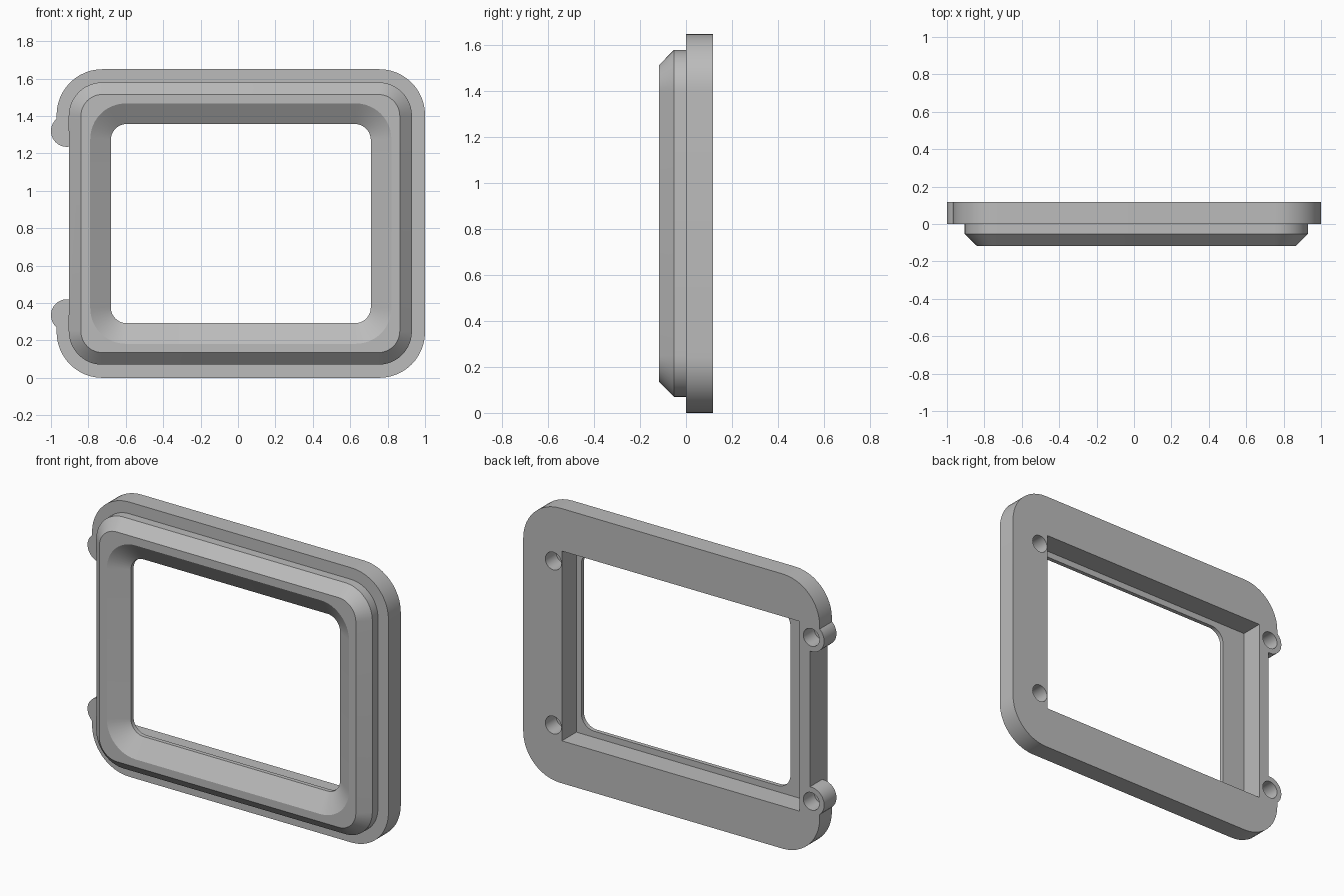
import bpy
import bmesh
from math import cos, sin, pi, radians

cube = bpy.data.objects.get("Cube")
if cube:
    bpy.data.objects.remove(cube, do_unlink=True)

FRONT, BACK = -0.117, 0.117
MID_Z = 0.825
BOLT_Z = (0.335, 1.32)
EAR_X = -0.915

grey = bpy.data.materials.new("plain grey")
grey.use_nodes = True
GREY = (0.5, 0.5, 0.5, 1)
grey.diffuse_color = GREY
grey.node_tree.nodes["Principled BSDF"].inputs["Base Color"].default_value = GREY


def rounded_rect(x0, x1, z0, z1, r, y, steps=12):
    """Points of a rounded rectangle standing at depth y."""
    corners = [(x1 - r, z1 - r), (x0 + r, z1 - r), (x0 + r, z0 + r), (x1 - r, z0 + r)]
    pts = []
    for i, (cx, cz) in enumerate(corners):
        for s in range(steps + 1):
            a = (i + s / steps) * pi / 2
            pts.append((cx + r * cos(a), y, cz + r * sin(a)))
    return pts


def circle(x, z, r, y, steps=40):
    return [(x + r * cos(2 * pi * s / steps), y, z + r * sin(2 * pi * s / steps))
            for s in range(steps)]


def loft(name, rings, looped=False):
    """Skin a row of rings, capped at both ends or joined back to the start."""
    bm = bmesh.new()
    loops = [[bm.verts.new(p) for p in ring] for ring in rings]
    n = len(loops[0])
    pairs = list(zip(loops, loops[1:]))
    if looped:
        pairs.append((loops[-1], loops[0]))
    else:
        bm.faces.new(loops[0])
        bm.faces.new(loops[-1])
    for a, b in pairs:
        for i in range(n):
            j = (i + 1) % n
            bm.faces.new((a[i], a[j], b[j], b[i]))
    bmesh.ops.recalc_face_normals(bm, faces=bm.faces)
    mesh = bpy.data.meshes.new(name)
    bm.to_mesh(mesh)
    bm.free()
    mesh.materials.append(grey)
    obj = bpy.data.objects.new(name, mesh)
    bpy.context.collection.objects.link(obj)
    return obj


def box(name, x0, x1, y0, y1, z0, z1):
    return loft(name, [[(x0, y, z0), (x1, y, z0), (x1, y, z1), (x0, y, z1)]
                       for y in (y0, y1)])


def combine(body, tool, operation):
    """Apply a boolean and discard the tool."""
    mod = body.modifiers.new("join", "BOOLEAN")
    mod.object, mod.operation, mod.solver = tool, operation, "EXACT"
    bpy.context.view_layer.objects.active = body
    bpy.ops.object.modifier_apply(modifier=mod.name)
    bpy.data.objects.remove(tool, do_unlink=True)


# Back plate
frame = loft("bezel_frame", [rounded_rect(-0.97, 1, 0, 1.65, 0.245, y) for y in (0, BACK)])

# Raised bezel: outer wall, chamfer, front face, sloped funnel, thin lip
bezel = loft("bezel", [
    rounded_rect(-0.905, 0.93, 0.07, 1.58, 0.18, 0.05),
    rounded_rect(-0.905, 0.93, 0.07, 1.58, 0.18, -0.053),
    rounded_rect(-0.84, 0.865, 0.135, 1.515, 0.115, FRONT),
    rounded_rect(-0.79, 0.82, 0.182, 1.467, 0.19, FRONT),
    rounded_rect(-0.68, 0.71, 0.292, 1.357, 0.085, -0.045),
    rounded_rect(-0.68, 0.71, 0.292, 1.357, 0.085, 0.05),
], looped=True)
combine(frame, bezel, "UNION")

# Side notch between the two ears
combine(frame, box("notch", -1.2, -0.9045, -0.3, 0.3, *BOLT_Z), "DIFFERENCE")

# Screw ears
for z in BOLT_Z:
    ear = loft("ear", [circle(EAR_X, z, 0.085, y) for y in (0, BACK)])
    combine(frame, ear, "UNION")

# Square-cornered pocket in the back
pocket = box("pocket", -0.836, 0.743, -0.02, 0.3, MID_Z - 0.57, MID_Z + 0.57)
combine(frame, pocket, "DIFFERENCE")

# Blind screw holes
for x in (EAR_X, 0.8):
    for z in BOLT_Z:
        hole = loft("hole", [circle(x, z, 0.053, y) for y in (0.015, 0.3)])
        combine(frame, hole, "DIFFERENCE")

# Smooth corners, crisp edges
bpy.ops.object.select_all(action="DESELECT")
frame.select_set(True)
bpy.context.view_layer.objects.active = frame
bpy.ops.object.shade_smooth_by_angle(angle=radians(25))
